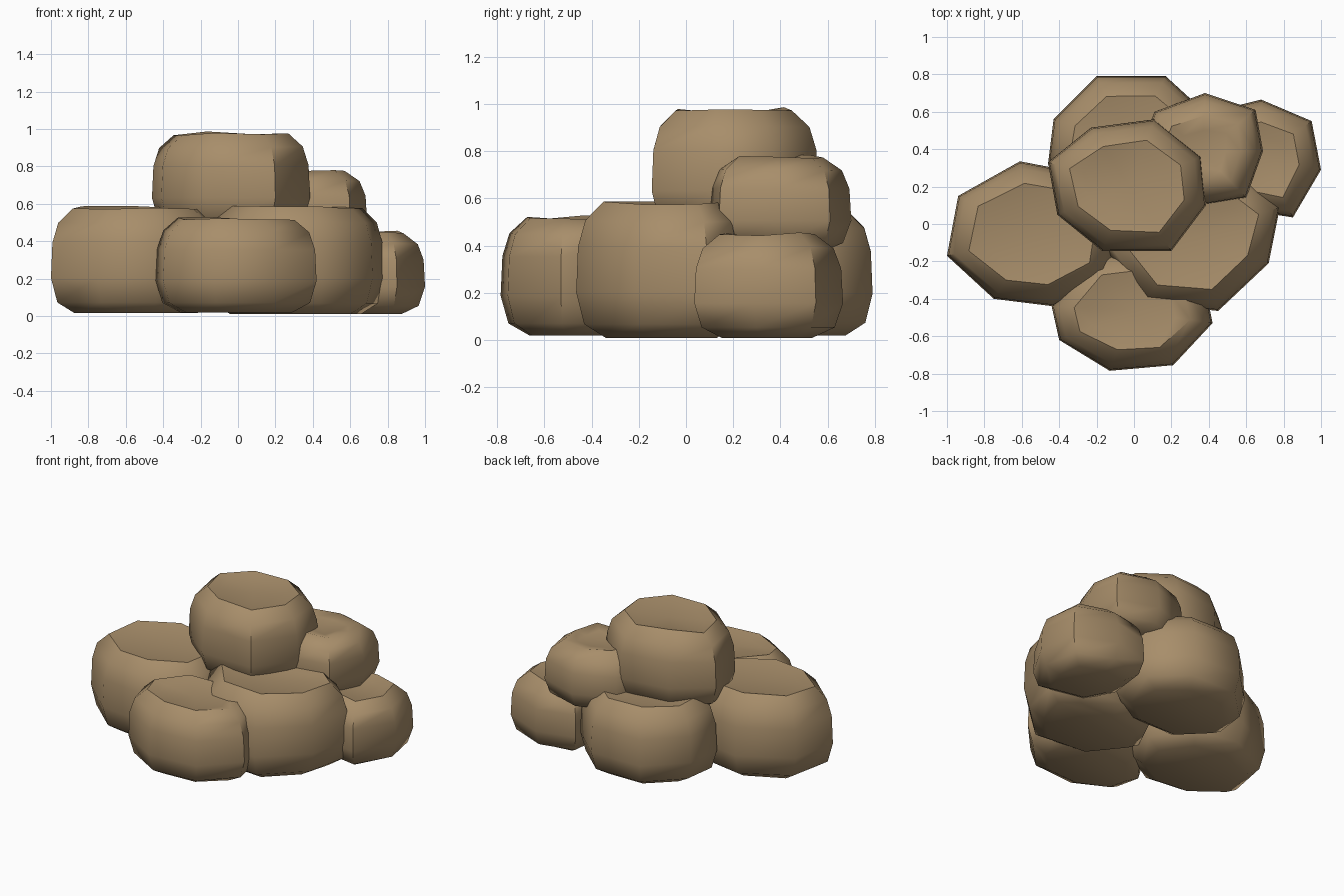
import bpy, bmesh, math, random
from mathutils import Vector

if "Cube" in bpy.data.objects:
    bpy.data.objects.remove(bpy.data.objects["Cube"])

random.seed(4)
stone = bpy.data.materials.new("tan stone")
stone.diffuse_color = (0.39, 0.27, 0.145, 1)
stone.use_nodes = True
stone.node_tree.nodes["Principled BSDF"].inputs["Base Color"].default_value = stone.diffuse_color

# Side profile shared by every boulder: (inset from outline, height fraction)
PROFILE = [(0.13, 0.0), (0.035, 0.10), (0.0, 0.33), (0.008, 0.66), (0.04, 0.85), (0.12, 0.985)]


def boulder(name, z0, z1, outline):
    """Rounded boulder lofted from a plan outline, with a slightly dished top."""
    bm = bmesh.new()
    pts = [Vector(p) for p in outline]
    n = len(pts)
    c = sum(pts, Vector((0, 0))) / n
    bumps = [random.uniform(-0.012, 0.01) for _ in pts]

    def ring(inset, z, wobble):
        verts = []
        for p, b in zip(pts, bumps):
            d = p - c
            q = c + d * (1 - inset / d.length)
            verts.append(bm.verts.new((q.x, q.y, z + b * wobble)))
        return verts

    h = z1 - z0
    rings = [ring(i, z0 + f * h, f * f) for i, f in PROFILE]
    rings.append(ring(0.2, z1 - 0.022, 0.6))       # dished top
    for a, b in zip(rings, rings[1:]):
        for i in range(n):
            j = (i + 1) % n
            bm.faces.new((a[i], a[j], b[j], b[i]))
    bm.faces.new(list(reversed(rings[0])))         # flat base
    top = bm.verts.new((c.x, c.y, z1 - 0.03))
    for i in range(n):
        bm.faces.new((rings[-1][i], rings[-1][(i + 1) % n], top))
    bmesh.ops.recalc_face_normals(bm, faces=bm.faces)
    mesh = bpy.data.meshes.new(name)
    bm.to_mesh(mesh)
    bm.free()
    mesh.materials.append(stone)
    ob = bpy.data.objects.new(name, mesh)
    bpy.context.collection.objects.link(ob)
    bpy.ops.object.select_all(action='DESELECT')
    ob.select_set(True)
    bpy.context.view_layer.objects.active = ob
    bpy.ops.object.shade_smooth_by_angle(angle=math.radians(50))


# Ground layer
boulder("left_boulder", 0.015, 0.59,
        [(-1.0, -0.17), (-0.75, -0.40), (-0.43, -0.44), (-0.13, -0.26),
         (-0.09, 0.0), (-0.27, 0.27), (-0.61, 0.335), (-0.94, 0.15)])
boulder("front_boulder", 0.02, 0.53,
        [(-0.44, -0.44), (-0.40, -0.62), (-0.13, -0.785), (0.21, -0.755),
         (0.42, -0.53), (0.37, -0.28), (0.12, -0.13), (-0.25, -0.18)])
boulder("centre_boulder", 0.01, 0.59,
        [(-0.17, -0.12), (0.05, -0.42), (0.45, -0.465), (0.72, -0.21),
         (0.78, 0.09), (0.64, 0.22), (0.25, 0.25), (-0.05, 0.14)])
boulder("back_boulder", 0.02, 0.56,
        [(-0.46, 0.32), (-0.24, 0.08), (0.16, 0.08), (0.42, 0.28),
         (0.40, 0.58), (0.17, 0.79), (-0.20, 0.79), (-0.43, 0.56)])
boulder("far_right_boulder", 0.01, 0.455,
        [(0.38, 0.30), (0.50, 0.09), (0.85, 0.035), (1.0, 0.29),
         (0.95, 0.55), (0.68, 0.665), (0.42, 0.60)])

# Upper layer
boulder("upper_right_boulder", 0.37, 0.785,
        [(0.02, 0.36), (0.12, 0.17), (0.36, 0.10), (0.60, 0.14),
         (0.69, 0.39), (0.65, 0.61), (0.38, 0.70), (0.11, 0.60)])
boulder("top_boulder", 0.46, 0.985,
        [(-0.46, 0.33), (-0.41, 0.05), (-0.17, -0.145), (0.20, -0.145),
         (0.385, 0.10), (0.36, 0.36), (0.11, 0.56), (-0.23, 0.515)])
